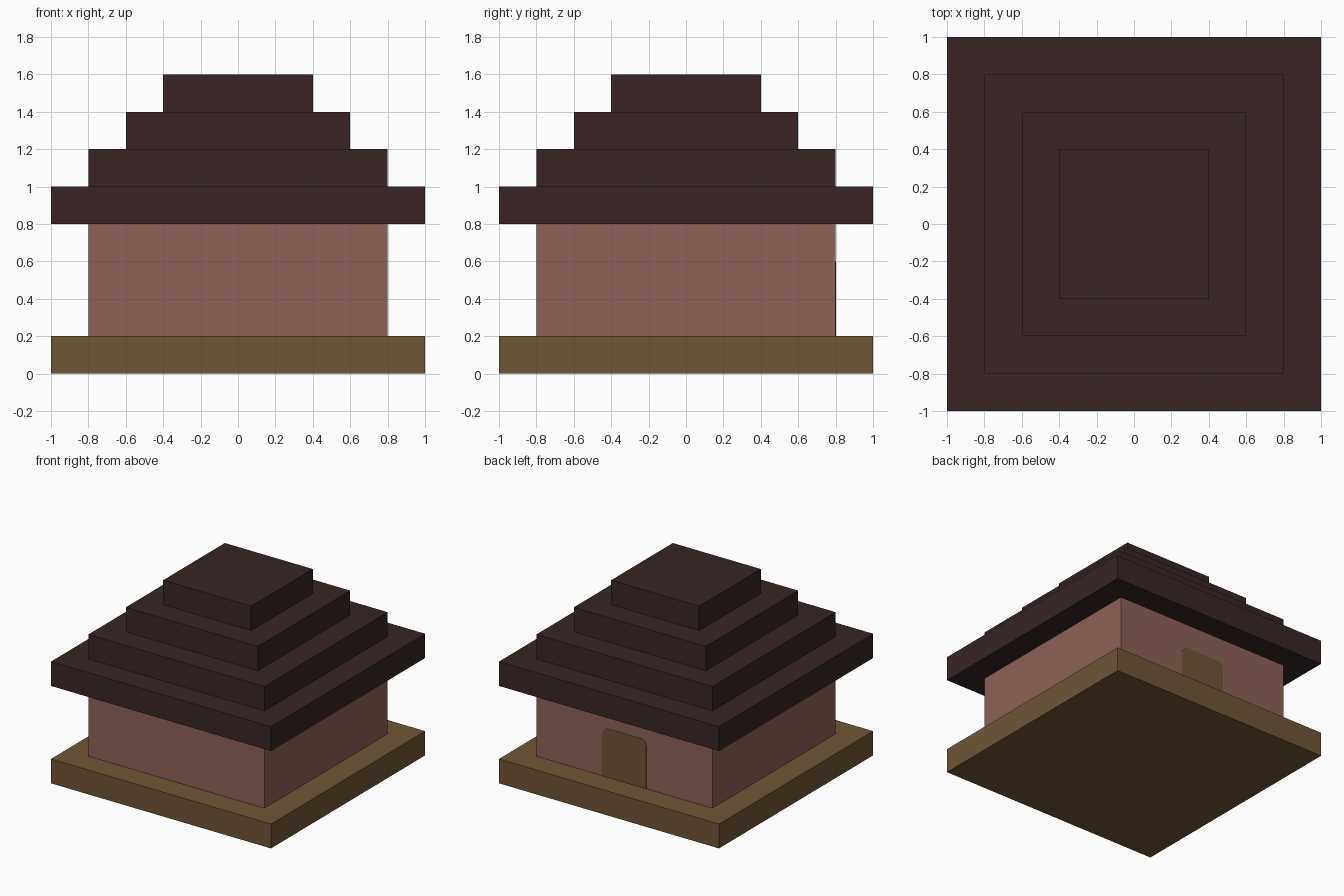
import bpy, bmesh
from math import sin, cos, pi

cube = bpy.data.objects.get("Cube")
if cube:
    bpy.data.objects.remove(cube, do_unlink=True)


def linear(c):
    c /= 255
    return c / 12.92 if c <= 0.04045 else ((c + 0.055) / 1.055) ** 2.4


def material(name, *rgb):
    color = (*map(linear, rgb), 1)
    mat = bpy.data.materials.new(name)
    mat.use_nodes = True
    mat.diffuse_color = color
    mat.node_tree.nodes["Principled BSDF"].inputs["Base Color"].default_value = color
    return mat


ochre = material("ochre brown", 111, 86, 53)
clay = material("clay pink", 142, 97, 87)
dark = material("dark brown", 56, 37, 37)


def prism(name, outline, offset, mat):
    """Extrude a flat outline along an offset into a closed solid."""
    bm = bmesh.new()
    face = bm.faces.new([bm.verts.new(p) for p in outline])
    top = bmesh.ops.extrude_face_region(bm, geom=[face], use_keep_orig=True)
    moved = [g for g in top["geom"] if isinstance(g, bmesh.types.BMVert)]
    bmesh.ops.translate(bm, verts=moved, vec=offset)
    bmesh.ops.recalc_face_normals(bm, faces=bm.faces)
    mesh = bpy.data.meshes.new(name)
    bm.to_mesh(mesh)
    bm.free()
    mesh.materials.append(mat)
    obj = bpy.data.objects.new(name, mesh)
    bpy.context.collection.objects.link(obj)
    return obj


def slab(name, half, z0, z1, mat):
    square = [(x * half, y * half, z0) for x, y in ((-1, -1), (1, -1), (1, 1), (-1, 1))]
    return prism(name, square, (0, 0, z1 - z0), mat)


# Base and walls
slab("base", 1, 0, 0.2, ochre)
slab("walls", 0.8, 0.2, 0.8, clay)

# Stepped roof
for i in range(4):
    z = 0.8 + 0.2 * i
    slab(f"roof_step_{i + 1}", 1 - 0.2 * i, z, z + 0.2, dark)

# Doorway panel with rounded top corners, on the back wall
half, top, r, steps = 0.2, 0.6, 0.05, 6
outline = [(-half, 0.8, 0.2), (half, 0.8, 0.2)]
for side, start in ((1, 0), (-1, pi / 2)):
    for k in range(steps + 1):
        a = start + k * pi / 2 / steps
        outline.append((side * (half - r) + r * cos(a), 0.8, top - r + r * sin(a)))
prism("back_door", outline, (0, 0.003, 0), ochre)
